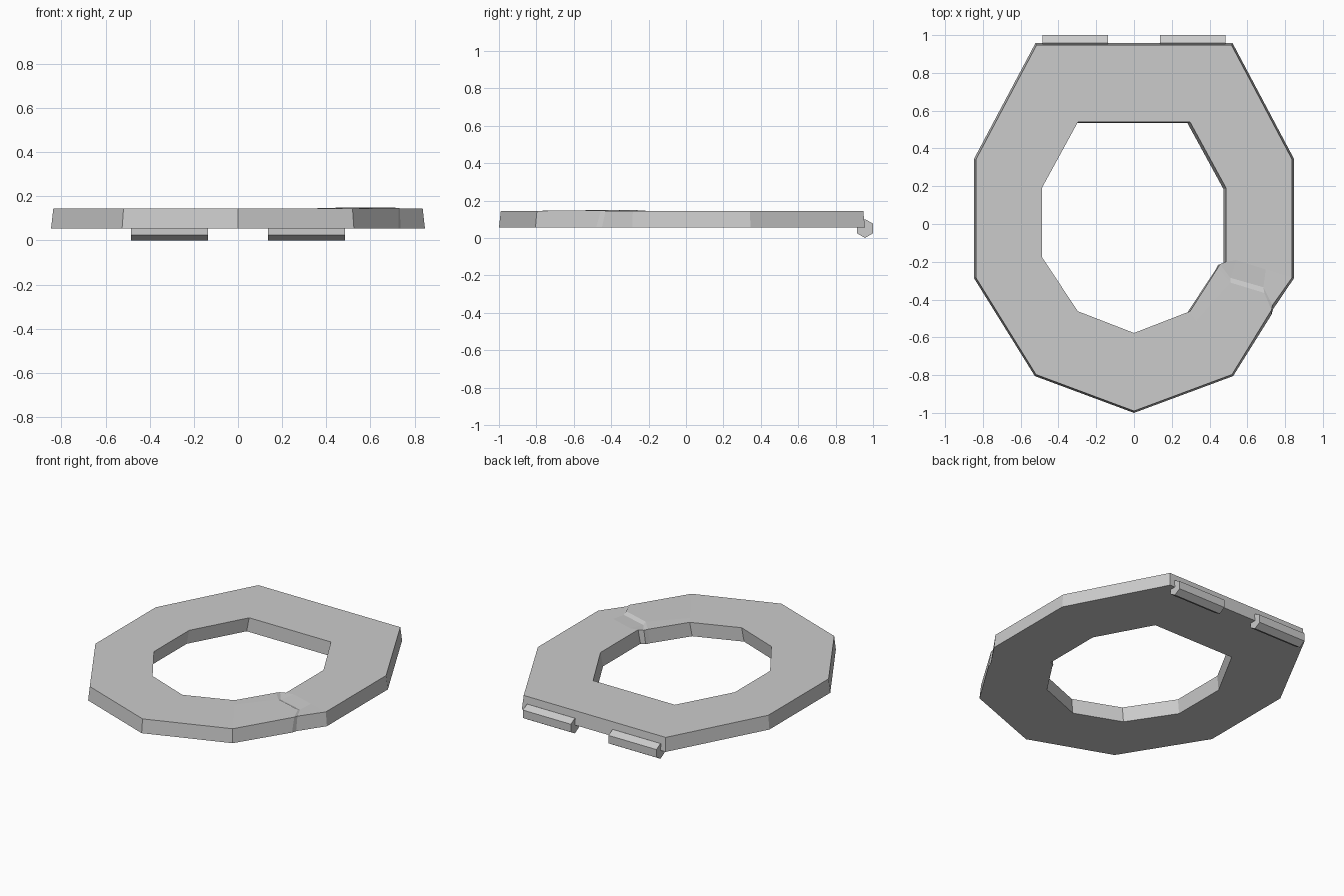
import bpy, bmesh
from mathutils import Vector

cube = bpy.data.objects.get("Cube")
if cube:
    bpy.data.objects.remove(cube)

grey = bpy.data.materials.new("light_grey")
grey.use_nodes = True
colour = (0.6, 0.6, 0.6, 1)
grey.diffuse_color = colour
grey.node_tree.nodes["Principled BSDF"].inputs["Base Color"].default_value = colour

LOW, TOP = 0.055, 0.145


def finish(name, bm):
    bmesh.ops.recalc_face_normals(bm, faces=bm.faces[:])
    mesh = bpy.data.meshes.new(name)
    bm.to_mesh(mesh)
    bm.free()
    mesh.materials.append(grey)
    obj = bpy.data.objects.new(name, mesh)
    bpy.context.collection.objects.link(obj)
    return obj


def section(outer, inner):
    """Cross-section of the ring: tapered outer wall, flat top, leaning hole wall."""
    ox, oy = outer
    ix, iy = inner
    o, i = Vector((ox * 0.988, oy * 0.99, TOP)), Vector((ix, iy, TOP))
    return [Vector((ox, oy, LOW)), o, o.lerp(i, 0.4), o.lerp(i, 0.85), i,
            Vector((ix - 0.014, iy - 0.006, LOW))]


# Seat ring: outline and hole corners for one half, from front to back
half = [((0.525, -0.805), (0.297, -0.462)), ((0.847, -0.287), (0.488, -0.175)),
        ((0.847, 0.345), (0.488, 0.19)), ((0.522, 0.957), (0.297, 0.54))]
right = [section(o, i) for o, i in half]
left = [section((-o[0], o[1]), (-i[0], i[1])) for o, i in reversed(half)]
right[1][4].y = -0.2
right[1][5].y = -0.205

# Crack across one side: a raised lip followed by a shallow groove
lip = [Vector(p) for p in ((0.728, -0.48, LOW), (0.728, -0.455, 0.147), (0.69, -0.365, 0.15),
                           (0.51, -0.31, 0.15), (0.442, -0.235, 0.147), (0.43, -0.245, LOW))]
groove = [Vector(p) for p in ((0.737, -0.45, LOW), (0.733, -0.43, 0.145), (0.685, -0.335, 0.138),
                              (0.51, -0.285, 0.138), (0.455, -0.213, 0.145), (0.445, -0.217, LOW))]
stations = [section((0, -1), (0, -0.577)), right[0], lip, groove, *right[1:], *left]

bm = bmesh.new()
rings = [[bm.verts.new(p) for p in s] for s in stations]
for a, b in zip(rings, rings[1:] + rings[:1]):
    for k in range(len(a)):
        n = (k + 1) % len(a)
        bm.faces.new((a[k], a[n], b[n], b[k]))
finish("seat_ring", bm)

# Two six-sided hinge bars under the back edge
profile = [(0.957, 0.1), (1, 0.077), (1, 0.025), (0.957, 0), (0.914, 0.025), (0.914, 0.077)]
for name, side in (("left_hinge_bar", 1), ("right_hinge_bar", -1)):
    bm = bmesh.new()
    ends = [[bm.verts.new((side * x, y, z)) for y, z in profile] for x in (0.137, 0.485)]
    for end in ends:
        bm.faces.new(end)
    for k in range(6):
        n = (k + 1) % 6
        bm.faces.new((ends[0][k], ends[0][n], ends[1][n], ends[1][k]))
    finish(name, bm)
